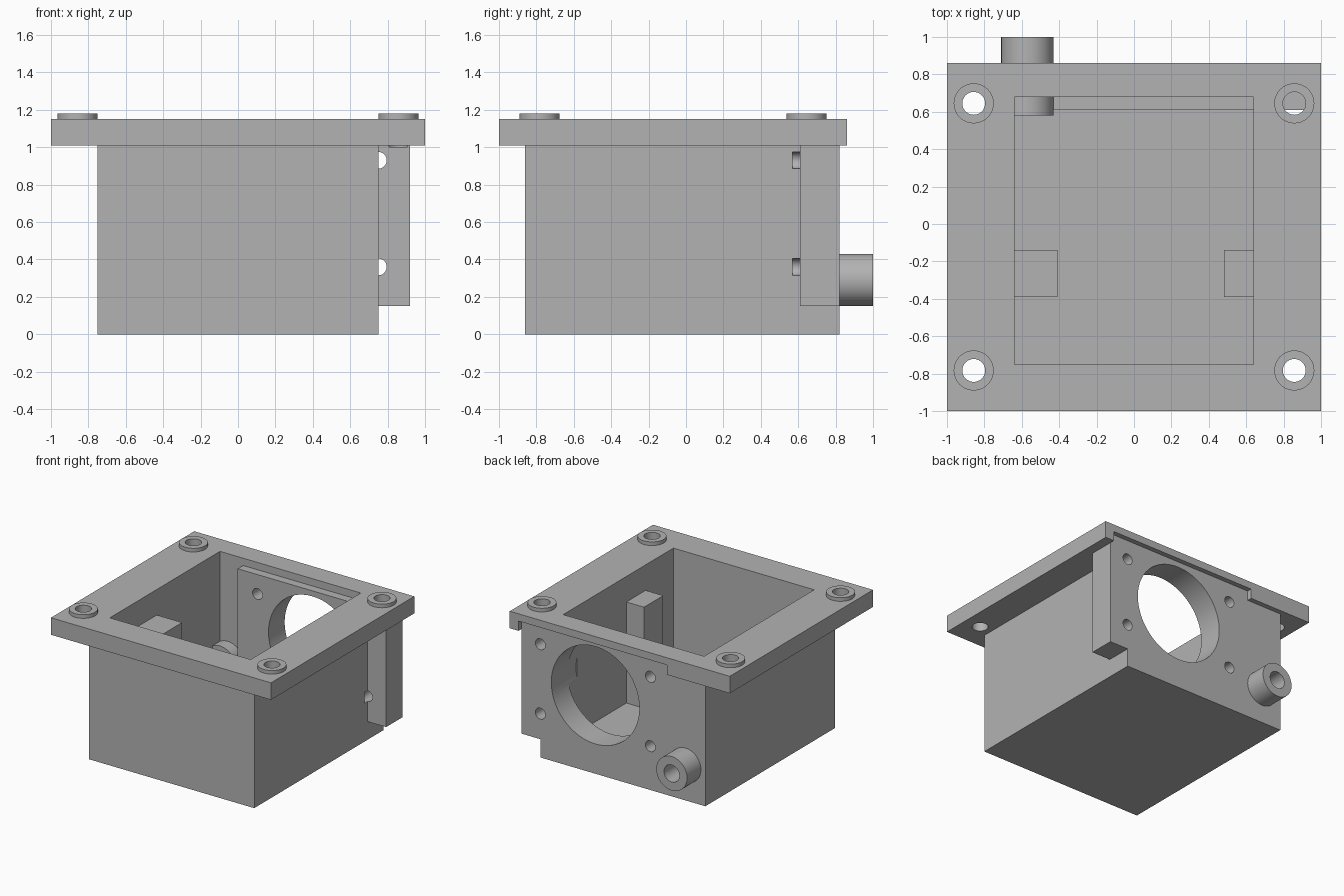
import bpy
import math

if "Cube" in bpy.data.objects:
    bpy.data.objects.remove(bpy.data.objects["Cube"], do_unlink=True)

grey = bpy.data.materials.new("plain grey")
grey.use_nodes = True
colour = (0.45, 0.45, 0.45, 1)
grey.diffuse_color = colour
grey.node_tree.nodes["Principled BSDF"].inputs["Base Color"].default_value = colour


def box(name, x, y, z):
    """Box from (low, high) ranges."""
    ranges = (x, y, z)
    bpy.ops.mesh.primitive_cube_add(size=1, location=[(a + b) / 2 for a, b in ranges])
    ob = bpy.context.object
    ob.name = name
    ob.scale = [b - a for a, b in ranges]
    bpy.ops.object.transform_apply(location=True, rotation=True, scale=True)
    ob.data.materials.append(grey)
    return ob


def rod(name, radius, axis, u, v, low, high, sides=48):
    """Cylinder along z at (x=u, y=v), or along y at (x=u, z=v)."""
    mid = (low + high) / 2
    along_y = axis == "y"
    bpy.ops.mesh.primitive_cylinder_add(
        vertices=sides, radius=radius, depth=high - low,
        location=(u, mid, v) if along_y else (u, v, mid),
        rotation=(math.pi / 2 if along_y else 0, 0, 0))
    ob = bpy.context.object
    ob.name = name
    bpy.ops.object.transform_apply(location=True, rotation=True, scale=True)
    ob.data.materials.append(grey)
    return ob


def combine(target, tool, operation):
    """Apply a boolean and discard the tool."""
    bpy.context.view_layer.objects.active = target
    mod = target.modifiers.new(operation, "BOOLEAN")
    mod.operation = operation
    mod.solver = "EXACT"
    mod.object = tool
    bpy.ops.object.modifier_apply(modifier=mod.name)
    bpy.data.objects.remove(tool, do_unlink=True)


# Box with a wide top flange, hollowed from above
housing = box("housing", (-0.75, 0.75), (-0.86, 0.82), (0, 1.08))
combine(housing, box("flange", (-1, 1), (-1, 0.86), (1.01, 1.15)), "UNION")
combine(housing, box("cavity", (-0.64, 0.64), (-0.75, 0.68), (0.11, 1.3)), "DIFFERENCE")

# Rear mounting panel, offset sideways and let into the flange
combine(housing, box("notch", (-0.43, 0.92), (0.82, 0.9), (0.95, 1.09)), "DIFFERENCE")
combine(housing, box("panel", (-0.43, 0.92), (0.61, 0.82), (0.15, 1.09)), "UNION")

# Support posts on the side walls
combine(housing, box("right_post", (-0.7, -0.41), (-0.39, -0.14), (0.06, 0.94)), "UNION")
combine(housing, box("left_post", (0.48, 0.7), (-0.39, -0.14), (0.06, 0.94)), "UNION")

# Cable tube through the rear wall
combine(housing, rod("cable_tube", 0.14, "y", -0.57, 0.29, 0.58, 1.0), "UNION")
combine(housing, rod("tube_bore", 0.07, "y", -0.57, 0.29, 0.5, 1.1), "DIFFERENCE")

# Large opening and four screw holes in the panel
combine(housing, rod("opening", 0.4, "y", 0.25, 0.645, 0.5, 1.1, 96), "DIFFERENCE")
for x in (-0.25, 0.75):
    for z in (0.36, 0.93):
        combine(housing, rod("screw_hole", 0.045, "y", x, z, 0.57, 1.1, 32), "DIFFERENCE")

# Raised corner bosses with bolt holes
for x in (-0.857, 0.857):
    for y in (-0.783, 0.645):
        combine(housing, rod("boss", 0.107, "z", x, y, 1.1, 1.18), "UNION")
        combine(housing, rod("bolt_hole", 0.061, "z", x, y, 1.0, 1.3), "DIFFERENCE")

# One material, smooth round walls and sharp edges
housing.data.materials.clear()
housing.data.materials.append(grey)
bpy.ops.object.select_all(action="DESELECT")
housing.select_set(True)
bpy.context.view_layer.objects.active = housing
bpy.ops.object.shade_smooth_by_angle(angle=math.radians(30))
